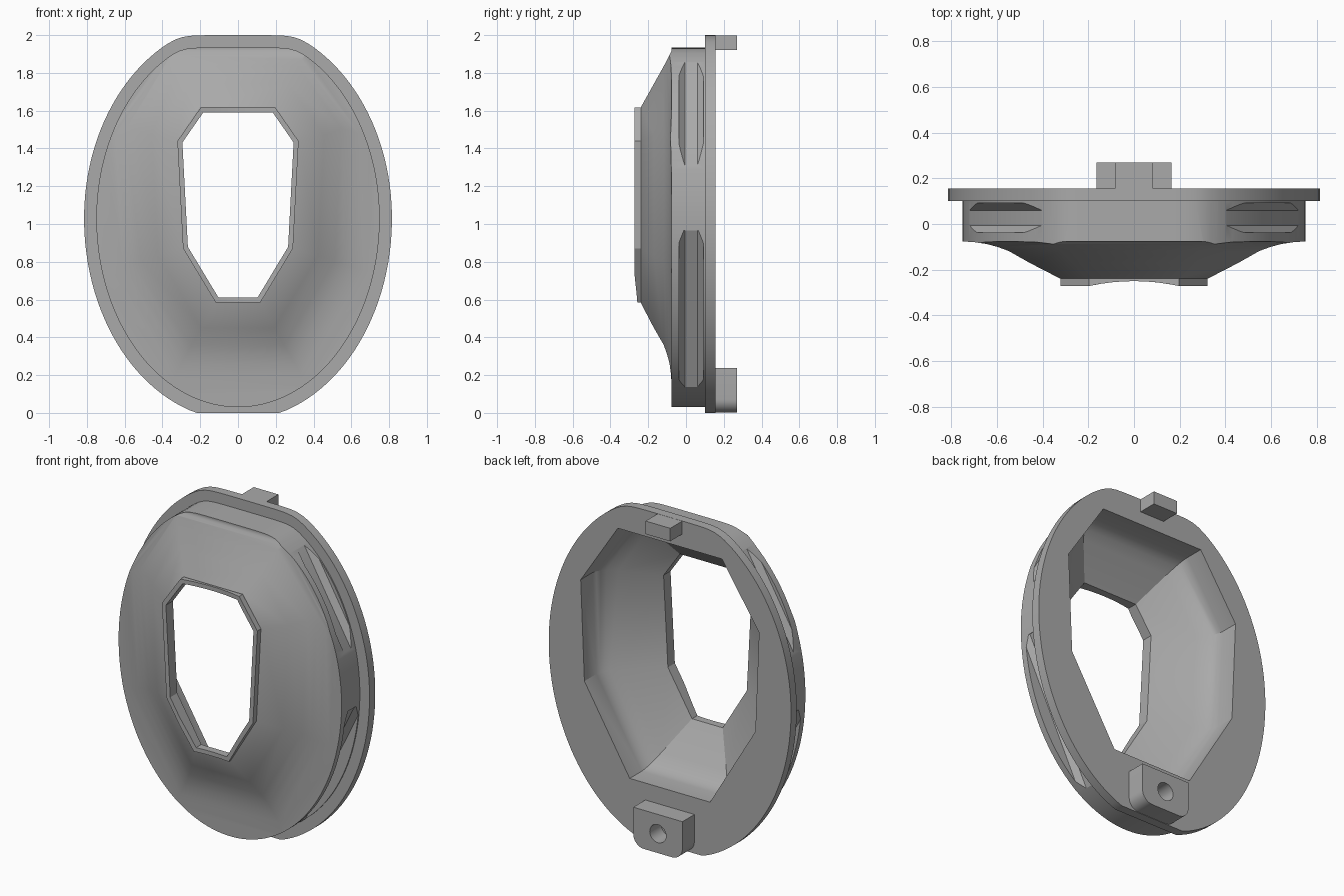
import bpy, bmesh, math
from mathutils import Vector

cube = bpy.data.objects.get("Cube")
if cube:
    bpy.data.objects.remove(cube, do_unlink=True)

grey = bpy.data.materials.new("plain grey")
grey.use_nodes = True
colour = (0.4, 0.4, 0.4, 1)
grey.diffuse_color = colour
grey.node_tree.nodes["Principled BSDF"].inputs["Base Color"].default_value = colour


def loft(name, rings, closed=False):
    """Skin a stack of rings; cap the ends or join last ring to first."""
    bm = bmesh.new()
    rows = [[bm.verts.new(p) for p in ring] for ring in rings]
    pairs = list(zip(rows, rows[1:]))
    if closed:
        pairs.append((rows[-1], rows[0]))
    else:
        bm.faces.new(rows[0])
        bm.faces.new(rows[-1])
    n = len(rows[0])
    for a, b in pairs:
        for i in range(n):
            j = (i + 1) % n
            bm.faces.new((a[i], a[j], b[j], b[i]))
    bmesh.ops.recalc_face_normals(bm, faces=bm.faces)
    mesh = bpy.data.meshes.new(name)
    bm.to_mesh(mesh)
    bm.free()
    mesh.materials.append(grey)
    ob = bpy.data.objects.new(name, mesh)
    bpy.context.collection.objects.link(ob)
    return ob


def select(ob):
    bpy.ops.object.select_all(action='DESELECT')
    ob.select_set(True)
    bpy.context.view_layer.objects.active = ob


def combine(ob, tool, operation):
    """Apply a boolean and discard the tool."""
    mod = ob.modifiers.new("cut", 'BOOLEAN')
    mod.operation, mod.object, mod.solver = operation, tool, 'EXACT'
    select(ob)
    bpy.ops.object.modifier_apply(modifier=mod.name)
    bpy.data.objects.remove(tool, do_unlink=True)


def mirrored(half):
    return half + [(-x, z) for x, z in reversed(half)]


def at(outline, y):
    return [(x, y, z) for x, z in outline]


def oval(half_width, up, down, top, bottom, count=128):
    """Egg outline with a softly flattened top and a clipped bottom."""
    points = []
    for i in range(count):
        a = 2 * math.pi * (i + 0.5) / count
        z = 1.03 + (up if math.sin(a) > 0 else down) * math.sin(a)
        z -= 0.015 * math.log(1 + math.exp((z - top) / 0.015))
        points.append((half_width * math.cos(a), max(z, bottom)))
    return points


def offset(outline, amounts):
    """Move each edge of a clockwise outline outward by its own amount."""
    n = len(outline)
    lines = []
    for i in range(n):
        p, q = Vector(outline[i]), Vector(outline[(i + 1) % n])
        d = (q - p).normalized()
        normal = Vector((-d.y, d.x))
        lines.append((normal, normal.dot(p) + amounts[i]))
    result = []
    for i in range(n):
        (a, c), (b, e) = lines[i - 1], lines[i]
        det = a.x * b.y - a.y * b.x
        result.append(((c * b.y - a.y * e) / det, (a.x * e - c * b.x) / det))
    return result


window = mirrored([(0.2, 1.62), (0.325, 1.44), (0.295, 0.87), (0.12, 0.58)])
window_inner = offset(window, [-0.03] * 8)
opening = mirrored([(0.35, 1.84), (0.6, 1.46), (0.575, 0.85), (0.27, 0.34)])

# Tapered front: depth, offset of top edge, upper corners, remaining edges
profile = [(-0.238, 0, 0, 0), (-0.17, 0.122, 0.125, 0.13),
           (-0.118, 0.215, 0.22, 0.22), (-0.1, 0.25, 0.255, 0.27),
           (-0.087, 0.275, 0.285, 0.32), (-0.079, 0.29, 0.31, 0.38),
           (-0.076, 0.3, 0.34, 0.45), (-0.075, 0.7, 0.7, 0.7),
           (0.2, 0.7, 0.7, 0.7)]
cone = loft("cone", [at(offset(window, [c, s, s, s, s, s, c, t]), y)
                     for y, t, c, s in profile])

# Housing body with its rear flange
body = oval(0.75, 0.98, 1.0, 1.935, 0.03)
housing = loft("housing", [at(body, -0.4), at(body, 0.12)])
combine(housing, cone, 'INTERSECT')
rim = oval(0.815, 1.04, 1.07, 2.0, 0.0)
combine(housing, loft("flange", [at(rim, 0.1), at(rim, 0.155)]), 'UNION')

# Flat-bottomed slots along the sides
slot = [(-0.033, 0), (-0.065, 0.03), (-0.065, 0.3),
        (0.065, 0.3), (0.065, 0.03), (0.033, 0)]
for side in (1, -1):
    for p, q in (((0.39, 1.88), (0.73, 1.29)), ((0.735, 0.95), (0.31, 0.08))):
        p, q = Vector(p), Vector(q)
        d = (q - p).normalized()
        out = Vector((-d.y, d.x))
        ends = [p - d * 0.02, q + d * 0.02]
        rings = [[(side * (e + out * h).x, 0.027 + w, (e + out * h).y)
                  for w, h in slot] for e in ends]
        combine(housing, loft("slot", rings), 'DIFFERENCE')

# Hollow interior running through to the window
steps = [(0, 0.2), (0, 0.04), (0.02, 0.015), (0.06, -0.01), (0.13, -0.035),
         (0.3, -0.075), (1, -0.205), (1, -0.4)]
cavity = [[(a + (c - a) * t, y, b + (d - b) * t)
           for (a, b), (c, d) in zip(opening, window_inner)] for t, y in steps]
combine(housing, loft("cavity", cavity), 'DIFFERENCE')


# Window rim with a front edge dished across its width
def subdivide(outline, parts=8):
    return [tuple(Vector(p).lerp(Vector(q), k / parts))
            for p, q in zip(outline, outline[1:] + outline[:1])
            for k in range(parts)]


def dished(outline):
    return [(x, -0.25 - 0.022 * min(1, abs(x) / 0.2) ** 2, z) for x, z in outline]


outer, inner = subdivide(offset(window, [-0.004] * 8)), subdivide(window_inner)
window_rim = loft("window_rim", [at(outer, -0.236), dished(outer),
                                 dished(inner), at(inner, -0.236)], closed=True)

# Rear top tab
tab = [(-0.083, 1.92), (-0.083, 1.999), (0.083, 1.999), (0.083, 1.92)]
top_tab = loft("top_tab", [at(tab, 0.15), at(tab, 0.27)])

# Rear bottom lug with rounded lower corners and a bore
corner = [(0.095 + 0.07 * math.cos(a), 0.072 - 0.07 * math.sin(a))
          for a in (math.pi / 2 * k / 8 for k in range(9))]
lug = mirrored([(0.165, 0.237)] + corner)
bottom_lug = loft("bottom_lug", [at(lug, 0.15), at(lug, 0.27)])
circle = [(0.055 * math.cos(k * math.pi / 16), 0.12 + 0.055 * math.sin(k * math.pi / 16))
          for k in range(32)]
combine(bottom_lug, loft("bore", [at(circle, 0.16), at(circle, 0.4)]), 'DIFFERENCE')

for ob in (housing, window_rim, top_tab, bottom_lug):
    select(ob)
    bpy.ops.object.shade_smooth_by_angle(angle=math.radians(28))
